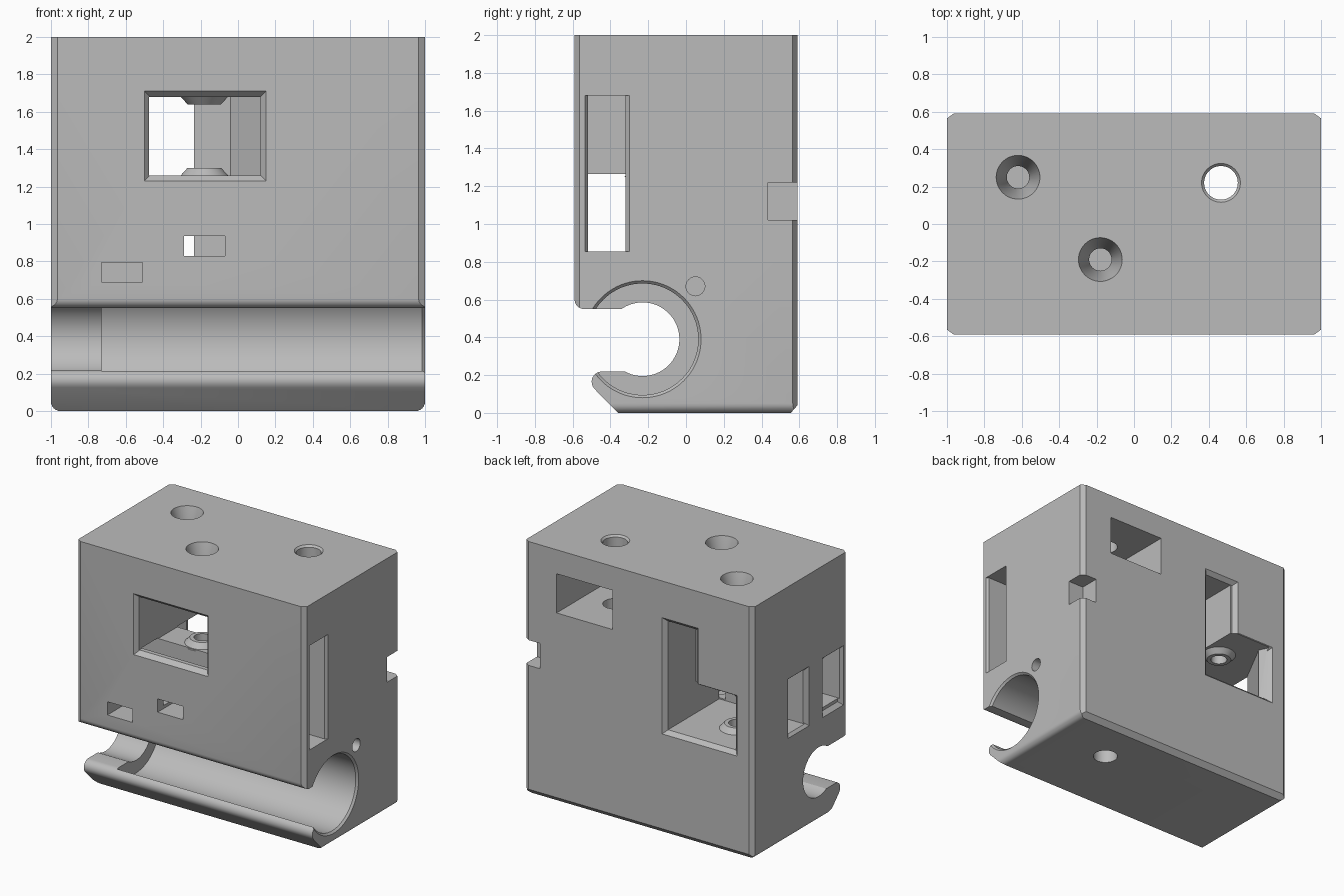
import bpy, bmesh, math
from mathutils import Vector

if "Cube" in bpy.data.objects:
    bpy.data.objects.remove(bpy.data.objects["Cube"])

grey = bpy.data.materials.new("plain grey")
grey.use_nodes = True
colour = (0.5, 0.5, 0.5, 1)
grey.diffuse_color = colour
grey.node_tree.nodes["Principled BSDF"].inputs["Base Color"].default_value = colour


def loft(name, axis, lo, hi, start, end=None):
    """Solid between two matching outlines placed at lo and hi along an axis."""
    def place(p, d):
        return {"x": (d, p[0], p[1]), "y": (p[0], d, p[1]), "z": (p[0], p[1], d)}[axis]
    bm = bmesh.new()
    a = [bm.verts.new(place(p, lo)) for p in start]
    b = [bm.verts.new(place(p, hi)) for p in (end or start)]
    bm.faces.new(a)
    bm.faces.new(b[::-1])
    n = len(a)
    for i in range(n):
        bm.faces.new((a[i], b[i], b[(i + 1) % n], a[(i + 1) % n]))
    bmesh.ops.recalc_face_normals(bm, faces=bm.faces)
    mesh = bpy.data.meshes.new(name)
    bm.to_mesh(mesh)
    bm.free()
    mesh.materials.append(grey)
    ob = bpy.data.objects.new(name, mesh)
    bpy.context.collection.objects.link(ob)
    return ob


def rect(a, b, c, d, grow=0.0):
    return [(a - grow, c - grow), (b + grow, c - grow), (b + grow, d + grow), (a - grow, d + grow)]


def circle(u, v, r, n=48):
    return [(u + r * math.cos(t * math.tau / n), v + r * math.sin(t * math.tau / n)) for t in range(n)]


def arc(u, v, r, start, end, n=6):
    angles = [math.radians(start + (end - start) * i / n) for i in range(n + 1)]
    return [(u + r * math.cos(t), v + r * math.sin(t)) for t in angles]


def combine(other, operation="DIFFERENCE"):
    other.hide_render = True
    mod = body.modifiers.new(operation.title(), "BOOLEAN")
    mod.operation, mod.solver, mod.object = operation, "EXACT", other
    bpy.context.view_layer.objects.active = body
    bpy.ops.object.modifier_apply(modifier=mod.name)
    bpy.data.objects.remove(other)


def cut(*args):
    combine(loft("cutter", *args))


# Block with a hooked rod clamp along the lower front
profile = [(-0.59, 2), (0.59, 2), (0.59, 0.04), (0.555, 0), (-0.36, 0)]
profile += arc(-0.445, 0.165, 0.055, 225, 90)
profile += [(-0.25, 0.22), (-0.25, 0.55)]
profile += arc(-0.54, 0.60, 0.05, 270, 180)
body = loft("carriage_block", "x", -1, 1, profile)

# Chamfered upright corners and rounded lower side edges
cx, cy = 0.965, 0.565
plan = [(-1, -cy), (-cx, -0.59), (cx, -0.59), (1, -cy), (1, cy), (cx, 0.59), (-cx, 0.59), (-1, cy)]
combine(loft("plan", "z", -0.1, 2.1, plan), "INTERSECT")
front = arc(-0.95, 0.05, 0.05, 180, 270) + arc(0.95, 0.05, 0.05, 270, 360) + [(1, 2.1), (-1, 2.1)]
combine(loft("front", "y", -0.7, 0.7, front), "INTERSECT")

# Rod bore with a narrower end
cut("x", -1.1, 1.1, circle(-0.23, 0.39, 0.195, 64))
cut("x", -0.73, 1.1, circle(-0.23, 0.39, 0.295, 80))
cut("x", 0.985, 1.0001, circle(-0.23, 0.39, 0.295, 80), circle(-0.23, 0.39, 0.31, 80))

# Upper pulley chamber, open to the front and to a rear channel
upper = [(-0.475, -0.7), (0.12, -0.7), (0.12, -0.13), (-0.04, 0.03),
         (-0.235, 0.03), (-0.235, 0.7), (-0.475, 0.7)]
cut("z", 1.26, 1.68, upper)
window = (-0.47, 0.12, 1.26, 1.68)
cut("y", -0.5901, -0.555, rect(*window, 0.031), rect(*window))

# Lower pulley chamber, open to the back and the side
lower = [(-0.235, 0.7), (-0.235, -0.08), (-1.1, -0.08), (-1.1, 0.12),
         (-1, 0.12), (-0.8, 0.5), (-0.83, 0.56), (-0.83, 0.7)]
cut("z", 0.82, 1.265, lower)
opening = [(-0.235, 0.82), (-0.235, 1.68), (-0.49, 1.68), (-0.49, 1.24), (-0.83, 1.24), (-0.83, 0.82)]
wide = [(-0.205, 0.79), (-0.205, 1.71), (-0.52, 1.71), (-0.52, 1.27), (-0.86, 1.27), (-0.86, 0.79)]
cut("y", 0.56, 0.5901, opening, wide)

# Straight belt slot along the front
cut("x", -1.1, 1.1, rect(-0.52, -0.32, 0.855, 1.265))
cut("x", 0, 1.1, rect(-0.52, -0.32, 0.855, 1.68))
cut("x", 0.98, 1.0001, rect(-0.52, -0.32, 0.855, 1.68), rect(-0.535, -0.3, 0.855, 1.68))
for a, b in ((-0.51, -0.31), (-0.08, 0.125)):
    cut("x", -1.0001, -0.97, rect(a, b, 0.83, 1.24, 0.03), rect(a, b, 0.83, 1.24))

# Pulley bosses, screw holes and nut slots
for x, y, floor, ceiling, nut in ((-0.18, -0.19, 1.26, 1.68, 0.83), (-0.62, 0.25, 0.82, 1.265, 0.69)):
    wide_ring, small_ring = circle(x, y, 0.135), circle(x, y, 0.09)
    combine(loft("boss", "z", floor - 0.01, floor + 0.04, wide_ring, small_ring), "UNION")
    combine(loft("boss", "z", ceiling - 0.04, ceiling + 0.01, small_ring, wide_ring), "UNION")
    cut("z", nut - 0.03, 2.1, circle(x, y, 0.06))
    cut("z", 1.8, 2.0001, circle(x, y, 0.06), circle(x, y, 0.117))
    cut("y", -0.7, y + 0.11, rect(x - 0.11, x + 0.11, nut, nut + 0.105))

# Through hole with its rear pocket
cut("y", -0.03, 0.7, rect(0.23, 0.72, 1.5, 1.81))
cut("z", -0.1, 2.1, circle(0.465, 0.22, 0.09))
cut("z", 1.985, 2.0001, circle(0.465, 0.22, 0.09), circle(0.465, 0.22, 0.104))

# Rear corner notch and small side hole
cut("x", 0.865, 1.1, rect(0.435, 0.7, 1.02, 1.22))
cut("x", 0.6, 1.1, circle(0.05, 0.67, 0.05, 32))

# Crisp edges with smooth bores
bpy.ops.object.select_all(action="DESELECT")
body.select_set(True)
bpy.context.view_layer.objects.active = body
bpy.ops.object.shade_smooth_by_angle(angle=math.radians(25))
